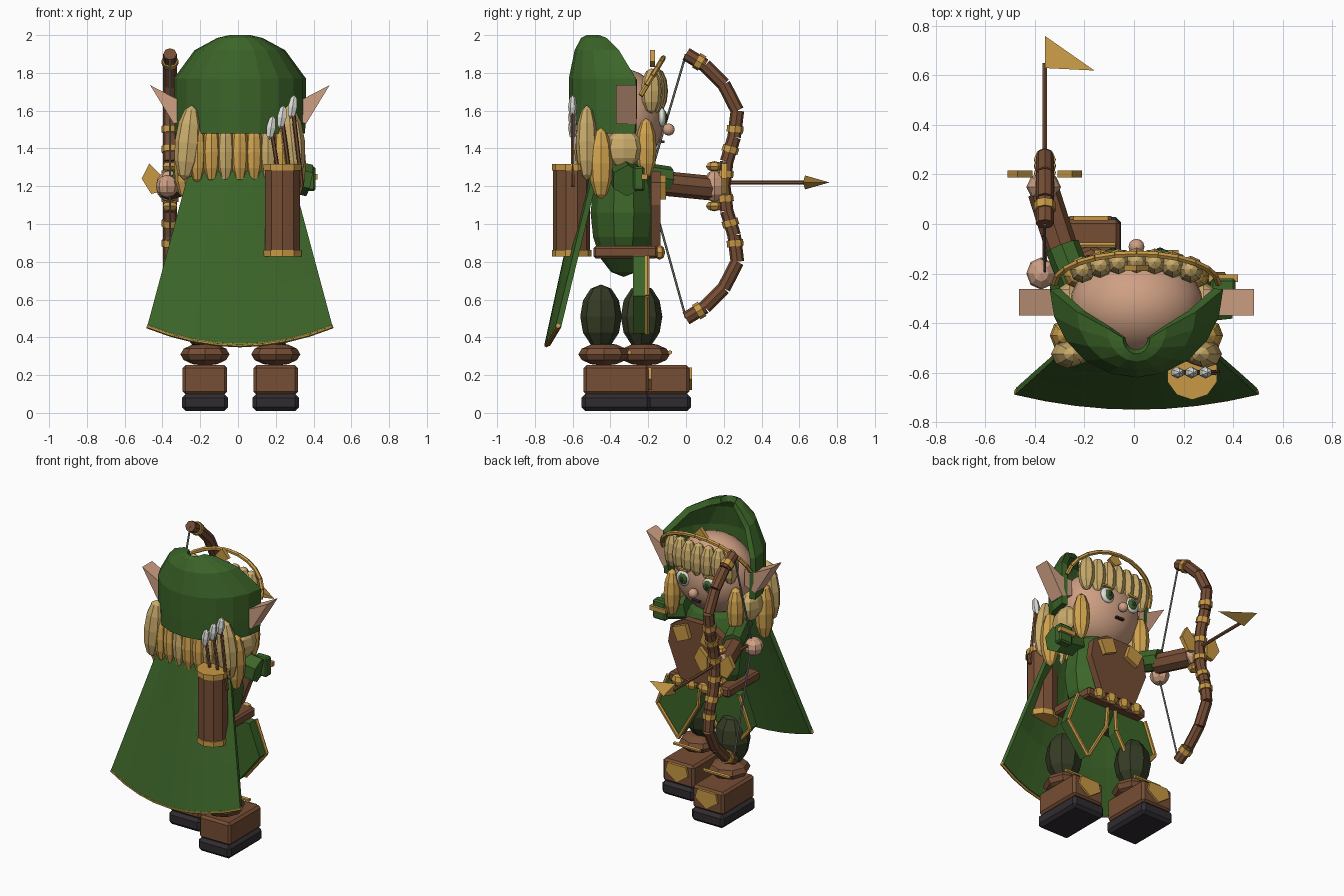
import bpy, bmesh, math
from mathutils import Vector, Matrix

cube = bpy.data.objects.get("Cube")
if cube:
    bpy.data.objects.remove(cube, do_unlink=True)

CX = 0.01  # body centre line


def paint(name, rgb):
    m = bpy.data.materials.new(name)
    m.use_nodes = True
    m.diffuse_color = (*rgb, 1)
    m.node_tree.nodes["Principled BSDF"].inputs["Base Color"].default_value = (*rgb, 1)
    return m


GREEN = paint("cloth green", (0.045, 0.13, 0.022))
OLIVE = paint("dark olive", (0.035, 0.045, 0.018))
BROWN = paint("leather brown", (0.18, 0.075, 0.035))
GOLD = paint("gold trim", (0.58, 0.32, 0.06))
HAIR = paint("golden hair", (0.66, 0.38, 0.08))
PALE = paint("pale hair", (0.6, 0.42, 0.15))
SKIN = paint("skin", (0.62, 0.35, 0.23))
BLACK = paint("sole black", (0.03, 0.025, 0.03))
WHITE = paint("white", (0.75, 0.75, 0.7))
GREY = paint("string grey", (0.25, 0.25, 0.24))


def finish(name, bm, mat, smooth=False):
    mesh = bpy.data.meshes.new(name)
    for f in bm.faces:
        f.smooth = smooth
    bm.to_mesh(mesh)
    bm.free()
    mesh.materials.append(mat)
    ob = bpy.data.objects.new(name, mesh)
    bpy.context.collection.objects.link(ob)
    return ob


def ball(name, pos, size, mat, seg=8, rings=6, smooth=False, tilt=0):
    bm = bmesh.new()
    bmesh.ops.create_uvsphere(bm, u_segments=seg, v_segments=rings, radius=1)
    mx = Matrix.Translation(pos) @ Matrix.Rotation(tilt, 4, 'Y') @ Matrix.Diagonal((*size, 1))
    bmesh.ops.transform(bm, matrix=mx, verts=bm.verts)
    return finish(name, bm, mat, smooth)


def rod(name, a, b, r, mat, sides=8, r2=None):
    a, b = Vector(a), Vector(b)
    bm = bmesh.new()
    bmesh.ops.create_cone(bm, cap_ends=True, segments=sides, radius1=r,
                          radius2=r if r2 is None else r2, depth=(b - a).length)
    mx = Matrix.Translation((a + b) / 2) @ (b - a).to_track_quat('Z', 'Y').to_matrix().to_4x4()
    bmesh.ops.transform(bm, matrix=mx, verts=bm.verts)
    return finish(name, bm, mat)


def chain(name, pts, r, mat, sides=6):
    for a, b in zip(pts, pts[1:]):
        rod(name, a, b, r, mat, sides)


def box(name, pos, size, mat, bevel=0.0):
    bm = bmesh.new()
    bmesh.ops.create_cube(bm, size=1)
    mx = Matrix.Translation(pos) @ Matrix.Diagonal((*size, 1))
    bmesh.ops.transform(bm, matrix=mx, verts=bm.verts)
    if bevel:
        bmesh.ops.bevel(bm, geom=bm.edges[:], offset=bevel, segments=1, affect='EDGES')
    return finish(name, bm, mat)


def plate(name, outline, y, depth, mat):
    # outline in x and z, pushed along y
    bm = bmesh.new()
    face = bm.faces.new([bm.verts.new((x, y, z)) for x, z in outline])
    res = bmesh.ops.extrude_face_region(bm, geom=[face])
    top = [v for v in res["geom"] if isinstance(v, bmesh.types.BMVert)]
    bmesh.ops.translate(bm, vec=(0, depth, 0), verts=top)
    bmesh.ops.recalc_face_normals(bm, faces=bm.faces[:])
    return finish(name, bm, mat)


def sheet(name, rows, inside, thick, mat):
    # surface through rows of points, thickened toward the inside point
    bm = bmesh.new()
    vs = [[bm.verts.new(p) for p in row] for row in rows]
    for r0, r1 in zip(vs, vs[1:]):
        for i in range(len(r0) - 1):
            bm.faces.new((r0[i], r0[i + 1], r1[i + 1], r1[i]))
    bm.normal_update()
    f = bm.faces[:][len(bm.faces) // 2]
    if f.normal.dot(f.calc_center_median() - Vector(inside)) < 0:
        bmesh.ops.reverse_faces(bm, faces=bm.faces[:])
    ob = finish(name, bm, mat)
    mod = ob.modifiers.new("thickness", 'SOLIDIFY')
    mod.thickness, mod.offset = thick, -1
    return ob


# Legs and boots, one foot ahead of the other
for x, y in ((0.2, -0.37), (-0.175, -0.155)):
    box("sole", (x, y, 0.055), (0.245, 0.365, 0.09), BLACK, 0.02)
    box("boot", (x, y, 0.175), (0.235, 0.345, 0.155), BROWN, 0.015)
    ball("boot_cuff", (x, y - 0.065, 0.31), (0.13, 0.135, 0.06), BROWN)
    ball("leg", (x - 0.01, y - 0.08, 0.51), (0.12, 0.11, 0.17), OLIVE)
    rod("boot_buckle", (x - 0.1, y + 0.07, 0.32), (x + 0.1, y + 0.07, 0.32), 0.012, GOLD, 6)
    toe = [(-.07, .24), (.07, .24), (.085, .18), (0, .12), (-.085, .18)]
    plate("toe_plate", [(x + u, z) for u, z in toe], y + 0.165, 0.022, GOLD)

# Torso, chest armour and belt
ball("torso", (CX, -0.33, 1.06), (0.24, 0.175, 0.34), GREEN, 10, 8)
half = [(.13, .87), (.22, 1.1), (.2, 1.22), (.1, 1.28)]
plate("chest_armour", [(CX + u, z) for u, z in half] + [(CX - u, z) for u, z in half[::-1]],
      -0.185, 0.05, BROWN)
box("belt", (CX, -0.32, 0.85), (0.46, 0.34, 0.065), BROWN, 0.012)
for i in range(4):
    ball("belt_stud", (CX - 0.15 + i * 0.1, -0.14, 0.85), (0.045, 0.03, 0.04), GOLD, 6, 4)

# Skirt flaps with gold edging, chest plates
for s in (-1, 1):
    flap = [(.03, .83), (.04, .68), (.19, .42), (.35, .62), (.27, .83)]
    pts = [(CX + s * u, z) for u, z in flap]
    plate("skirt_flap", pts, -0.28, 0.07, GREEN)
    chain("flap_trim", [(x, -0.205, z) for x, z in pts], 0.013, GOLD)
    square = [(.04, 1.17), (.13, 1.13), (.17, 1.22), (.07, 1.26)]
    plate("chest_plate", [(CX + s * u, z) for u, z in square], -0.14, 0.035, GOLD)

# Cape
rows = []
for j in range(4):
    v = j / 3
    rows.append([(CX + u * (0.27 + 0.22 * v), -0.55 - 0.2 * v + 0.06 * u * u,
                  1.28 - v * (0.92 - 0.1 * u * u)) for u in [k / 4 - 1 for k in range(9)]])
sheet("cape", rows, (0, 0, 1), 0.03, GREEN)
chain("cape_trim", [(x, y + 0.012, z) for x, y, z in rows[-1]], 0.013, GOLD)

# Quiver with arrows
rod("quiver", (0.235, -0.605, 0.85), (0.235, -0.605, 1.29), 0.098, BROWN, 10)
for z in (0.845, 1.3):
    rod("quiver_band", (0.235, -0.605, z - 0.018), (0.235, -0.605, z + 0.018), 0.105, GOLD, 10)
for i in range(3):
    x, z = 0.175 + 0.057 * i, 1.51 + 0.055 * i
    rod("spare_arrow", (x + 0.05, -0.6, 1.2), (x, -0.6, z), 0.011, BROWN, 6)
    ball("fletching", (x, -0.6, z), (0.028, 0.024, 0.065), WHITE, 6, 4, tilt=0.15)

# Head and face
ball("head", (CX, -0.33, 1.56), (0.27, 0.215, 0.26), SKIN, 24, 16, True)
ball("nose", (CX, -0.092, 1.5), (0.032, 0.032, 0.032), SKIN, 12, 8, True)
box("mouth", (CX, -0.125, 1.435), (0.06, 0.02, 0.012), BLACK)
for s in (-1, 1):
    x = CX + s * 0.1
    ball("eye_white", (x, -0.127, 1.565), (0.052, 0.02, 0.052), WHITE, 12, 8, True)
    ball("iris", (x - s * .005, -0.115, 1.565), (0.034, 0.015, 0.036), GREEN, 12, 8, True)
    ball("pupil", (x - s * .005, -0.106, 1.565), (0.016, 0.011, 0.018), BLACK, 8, 6, True)
    box("eyebrow", (x, -0.122, 1.625), (0.075, 0.018, 0.012), HAIR)
    ear = [(.27, 1.56), (.35, 1.53), (.475, 1.735), (.34, 1.665), (.27, 1.67)]
    plate("ear", [(CX + s * u, z) for u, z in ear], -0.37, 0.107, SKIN)

# Hair: back, sides and fringe
for i in range(7):
    x = i - 3
    ball("back_lock", (CX + x * 0.075, -0.54 + abs(x) * 0.008, 1.38),
         (0.048, 0.05, 0.165), PALE if i in (2, 5) else HAIR)
for s in (-1, 1):
    ball("long_lock", (CX + s * 0.275, -0.525, 1.43), (0.07, 0.058, 0.2), PALE, tilt=s * -0.1)
    ball("side_lock", (CX + s * 0.29, -0.45, 1.32), (0.06, 0.065, 0.19), HAIR)
    ball("inner_lock", (CX + s * 0.27, -0.33, 1.4), (0.06, 0.1, 0.1), PALE)
    ball("face_lock", (CX + s * 0.24, -0.21, 1.4), (0.055, 0.055, 0.16), HAIR)
for i in range(7):
    x = (i - 3) * 0.073
    ball("fringe_lock", (CX + x, -0.15 - 0.7 * x * x, 1.705), (0.052, 0.055, 0.12), PALE)

# Hood, open at the front and notched at the crown
rows = []
for z, a, front, back in ((1.48, .345, -.27, -.615), (1.6, .35, -.265, -.62), (1.77, .35, -.265, -.62),
                          (1.92, .24, -.355, -.59), (1.985, .12, -.42, -.555), (2.0, .055, -.46, -.525)):
    rows.append([(CX + a * math.cos(t), front - (front - back) * math.sin(t), z)
                 for t in [math.pi * k / 10 for k in range(11)]])
sheet("hood", rows, (CX, -0.3, 1.6), 0.04, GREEN)

# Circlet
arc = [math.pi * k / 12 for k in range(13)]
chain("circlet", [(CX + 0.33 * math.cos(t), -0.24 + 0.12 * math.sin(t), 1.68 + 0.2 * math.sin(t))
                  for t in arc], 0.014, GOLD)
plate("circlet_crest", [(CX - .05, 1.86), (CX, 1.83), (CX + .05, 1.86), (CX, 1.92)], -0.19, 0.025, GOLD)

# Arm holding the bow
rod("bow_upper_arm", (-0.2, -0.32, 1.27), (-0.29, -0.09, 1.235), 0.07, GREEN)
rod("bow_forearm", (-0.285, -0.12, 1.215), (-0.365, 0.13, 1.19), 0.065, BROWN)
ball("bow_hand", (-0.365, 0.15, 1.2), (0.07, 0.06, 0.085), SKIN)
# Bent arm and drawing hand
rod("bent_upper_arm", (0.2, -0.33, 1.27), (0.38, -0.31, 1.23), 0.085, GREEN, 6)
box("sleeve_cuff", (0.36, -0.25, 1.24), (0.1, 0.06, 0.13), GREEN, 0.01)
box("sleeve_trim", (0.36, -0.22, 1.25), (0.12, 0.03, 0.03), GOLD)
ball("drawing_hand", (-0.375, -0.2, 1.2), (0.06, 0.065, 0.06), SKIN)

# Bow
BX, MID = -0.36, 1.2
limb = [(.2, 0), (.215, .13), (.255, .26), (.272, .4), (.2, .54), (.1, .64), (0, .7)]
for s in (-1, 1):
    pts = [Vector((BX, y, MID + s * z)) for y, z in limb]
    chain("bow_limb", pts, 0.036, BROWN, 8)
    for k, t in ((0, .5), (1, .5), (2, .3), (5, .3)):
        mid = pts[k].lerp(pts[k + 1], t)
        step = (pts[k + 1] - pts[k]).normalized() * 0.018
        rod("bow_band", mid - step, mid + step, 0.044, GOLD, 8)
    rod("bow_string", pts[-1], (BX, -0.2, 1.22), 0.006, GREY, 6)
    ball("grip_knot", (BX, 0.15, MID + s * 0.105), (0.045, 0.045, 0.028), GOLD, 6, 4)
    wing = [(.05, 1.17), (.1, 1.16), (.15, 1.24), (.11, 1.32), (.05, 1.26)]
    plate("grip_wing", [(BX + s * u, z) for u, z in wing], 0.188, 0.028, GOLD)

# Nocked arrow
rod("arrow_shaft", (BX, -0.2, 1.22), (BX, 0.65, 1.22), 0.011, BROWN, 6)
bm = bmesh.new()
head = [bm.verts.new(p) for p in ((BX, .76, 1.22), (BX, .63, 1.257), (BX, .63, 1.183), (BX + .2, .62, 1.22))]
bmesh.ops.convex_hull(bm, input=head)
finish("arrow_head", bm, GOLD)
